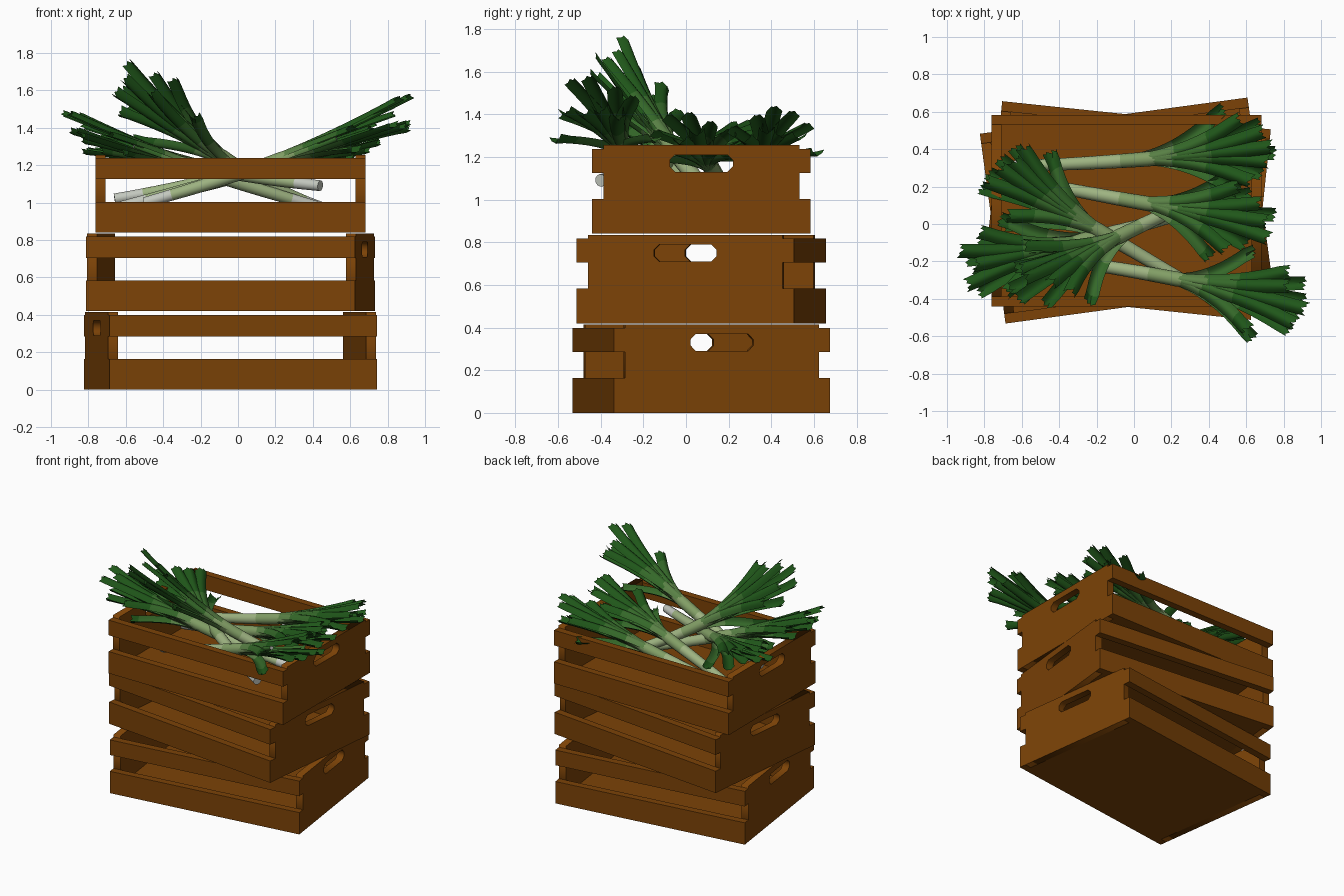
import bpy, bmesh, math, random
from mathutils import Vector, Matrix

if "Cube" in bpy.data.objects:
    bpy.data.objects.remove(bpy.data.objects["Cube"])

random.seed(4)


def material(name, rgb):
    m = bpy.data.materials.new(name)
    m.diffuse_color = (*rgb, 1)
    m.use_nodes = True
    m.node_tree.nodes["Principled BSDF"].inputs["Base Color"].default_value = m.diffuse_color
    return m


WOOD = material("wood", (0.2, 0.055, 0.002))
GREENS = [material("root_white", (0.55, 0.58, 0.52)),
          material("stalk_pale", (0.34, 0.45, 0.22)),
          material("stalk_green", (0.22, 0.34, 0.13)),
          material("leaf_light", (0.1, 0.22, 0.06)),
          material("leaf_mid", (0.035, 0.14, 0.022)),
          material("leaf_dark", (0.014, 0.095, 0.01))]


def add(name, mesh, matrix=Matrix()):
    ob = bpy.data.objects.new(name, mesh)
    ob.matrix_world = matrix
    bpy.context.collection.objects.link(ob)
    return ob


def box(name, size, pos, matrix):
    bm = bmesh.new()
    bmesh.ops.create_cube(bm, size=1, matrix=Matrix.Translation(pos) @ Matrix.Diagonal((*size, 1)))
    me = bpy.data.meshes.new(name)
    bm.to_mesh(me)
    bm.free()
    me.materials.append(WOOD)
    add(name, me, matrix)


# Crates
HX, HY, TH, HEIGHT = 0.722, 0.512, 0.053, 0.415


def end_panel_mesh():
    # board outline with a chamfered hand hole, extruded to thickness
    cu = bpy.data.curves.new("end_panel", 'CURVE')
    cu.dimensions, cu.fill_mode, cu.extrude = '2D', 'BOTH', TH / 2
    y, c = HY - TH, 0.025
    outer = [(-y, 0), (y, 0), (y, HEIGHT), (-y, HEIGHT)]
    a, b0, b1 = 0.148, 0.29, 0.37
    hole = [(-a + c, b0), (a - c, b0), (a, b0 + c), (a, b1 - c),
            (a - c, b1), (-a + c, b1), (-a, b1 - c), (-a, b0 + c)]
    for pts in (outer, hole):
        sp = cu.splines.new('POLY')
        sp.points.add(len(pts) - 1)
        for p, q in zip(sp.points, pts):
            p.co = (*q, 0, 1)
        sp.use_cyclic_u = True
    tmp = add("panel_profile", cu)
    bpy.context.view_layer.update()
    me = bpy.data.meshes.new_from_object(tmp.evaluated_get(bpy.context.evaluated_depsgraph_get()))
    bpy.data.objects.remove(tmp)
    me.transform(Matrix(((0, 0, 1, 0), (1, 0, 0, 0), (0, 1, 0, 0), (0, 0, 0, 1))))
    me.materials.clear()
    me.materials.append(WOOD)
    return me


PANEL = end_panel_mesh()


def crate(name, z, angle):
    m = Matrix.Translation((-0.04, 0.072, z)) @ Matrix.Rotation(math.radians(angle), 4, 'Z')
    box(name + "_floor", (2 * (HX - TH), 2 * (HY - TH), 0.05), (0, 0, 0.025), m)
    for sign, end, side in ((-1, "left", "front"), (1, "right", "back")):
        add(f"{name}_{end}_panel", PANEL, m @ Matrix.Translation((sign * (HX - TH / 2), 0, 0)))
        for row, lo, hi in (("lower", 0, 0.163), ("upper", 0.285, 0.398)):
            box(f"{name}_{side}_{row}_slat", (2 * HX, TH, hi - lo),
                (0, sign * (HY - TH / 2), (lo + hi) / 2), m)


crate("bottom_crate", 0, 7.7)
crate("middle_crate", 0.42, -6)
crate("top_crate", 0.84, 0)


# Leeks
def shade(t):
    return sum(t > k for k in (0.12, 0.38, 0.52, 0.62, 0.74))


def leek(name, root, mid, tip, roll=0, lift=0.03):
    root, mid, tip = Vector(root), Vector(mid), Vector(tip)
    cr, sr = math.cos(math.radians(roll)), math.sin(math.radians(roll))

    def frame(t):
        p = root * (1 - t) ** 2 + mid * 2 * t * (1 - t) + tip * t * t
        d = ((mid - root) * (1 - t) + (tip - mid) * t).normalized()
        s = d.cross(Vector((0, 0, 1))).normalized()
        s = s * cr + s.cross(d) * sr
        return p, d, s, s.cross(d)

    bm = bmesh.new()

    def skin(rows, shades, closed):
        for i in range(len(rows) - 1):
            n = len(rows[i])
            for j in range(n if closed else n - 1):
                k = (j + 1) % n
                f = bm.faces.new((rows[i][j], rows[i][k], rows[i + 1][k], rows[i + 1][j]))
                f.material_index = shades[i]

    # stalk tube
    rows, shades = [], []
    for i in range(15):
        t = i * 0.05
        p, d, s, n = frame(t)
        r = 0.029 + 0.022 * t if i < 11 else 0.039 - 0.006 * (i - 10)
        rows.append([bm.verts.new(p + (s * math.cos(a) + n * math.sin(a)) * r)
                     for a in (j * math.tau / 14 for j in range(14))])
        shades.append(shade(t + 0.02))
    skin(rows, shades, True)
    bm.faces.new(rows[0][::-1])
    bm.faces.new(rows[-1])

    # fan of broad channelled leaves with blunt ragged tips
    count, steps = 11, 14
    for k in range(count):
        a = -1 + 2 * k / (count - 1) + random.uniform(-0.05, 0.05)
        layer = 1 if k % 2 else -1
        start = 0.4 + random.uniform(0, 0.08)
        end = 0.99 - 0.19 * a * a + random.uniform(-0.08, 0.0)
        high = lift * random.uniform(0.3, 1.3)
        rows, shades = [], []
        for i in range(steps + 1):
            u = i / steps
            t = start + (end - start) * u
            w = 0.026 + 0.012 * math.sin(math.pi * u * 0.62)
            side = a * (0.02 * u + 0.205 * u ** 2.3)
            up = layer * (0.035 + high * u ** 1.7) - 0.04 * abs(a) * u ** 2.5
            curl = layer * (0.027 + 0.003 * u)
            row = []
            for j in range(7):
                v = j / 3 - 1
                dt = (0.012, 0.004, 0.01, -0.008, 0.006, -0.004, 0.006)[j] if i == steps else 0
                p, d, s, n = frame(t + dt)
                across = (s * 0.85 - d * a * (0.02 + 0.45 * u)).normalized()
                row.append(bm.verts.new(p + s * side + across * w * v + n * (up - curl * v * v)))
            rows.append(row)
            shades.append(shade(t + 0.03))
        skin(rows, shades, False)

    me = bpy.data.meshes.new(name)
    bm.to_mesh(me)
    bm.free()
    for m in GREENS:
        me.materials.append(m)
    ob = add(name, me)
    bpy.ops.object.select_all(action='DESELECT')
    ob.select_set(True)
    bpy.context.view_layer.objects.active = ob
    bpy.ops.object.shade_smooth_by_angle(angle=math.radians(40))


leek("tall_left_leek", (0.46, 0.19, 0.97), (-0.07, -0.05, 1.14), (-0.65, -0.36, 1.72), -25, 0.06)
leek("back_left_leek", (0.44, -0.4, 1.09), (-0.2, -0.04, 1.16), (-0.83, 0.36, 1.36))
leek("low_left_leek", (0.42, 0.1, 0.98), (-0.27, -0.1, 1.17), (-0.98, -0.25, 1.48))
leek("front_right_leek", (-0.5, -0.18, 1.0), (0.23, -0.27, 1.2), (0.97, -0.46, 1.53), 0, 0.045)
leek("back_right_leek", (-0.66, 0.31, 1.02), (0.1, 0.33, 1.14), (0.77, 0.42, 1.39))
leek("middle_right_leek", (-0.62, 0.24, 0.98), (0.05, 0.1, 1.15), (0.79, 0.0, 1.37))
